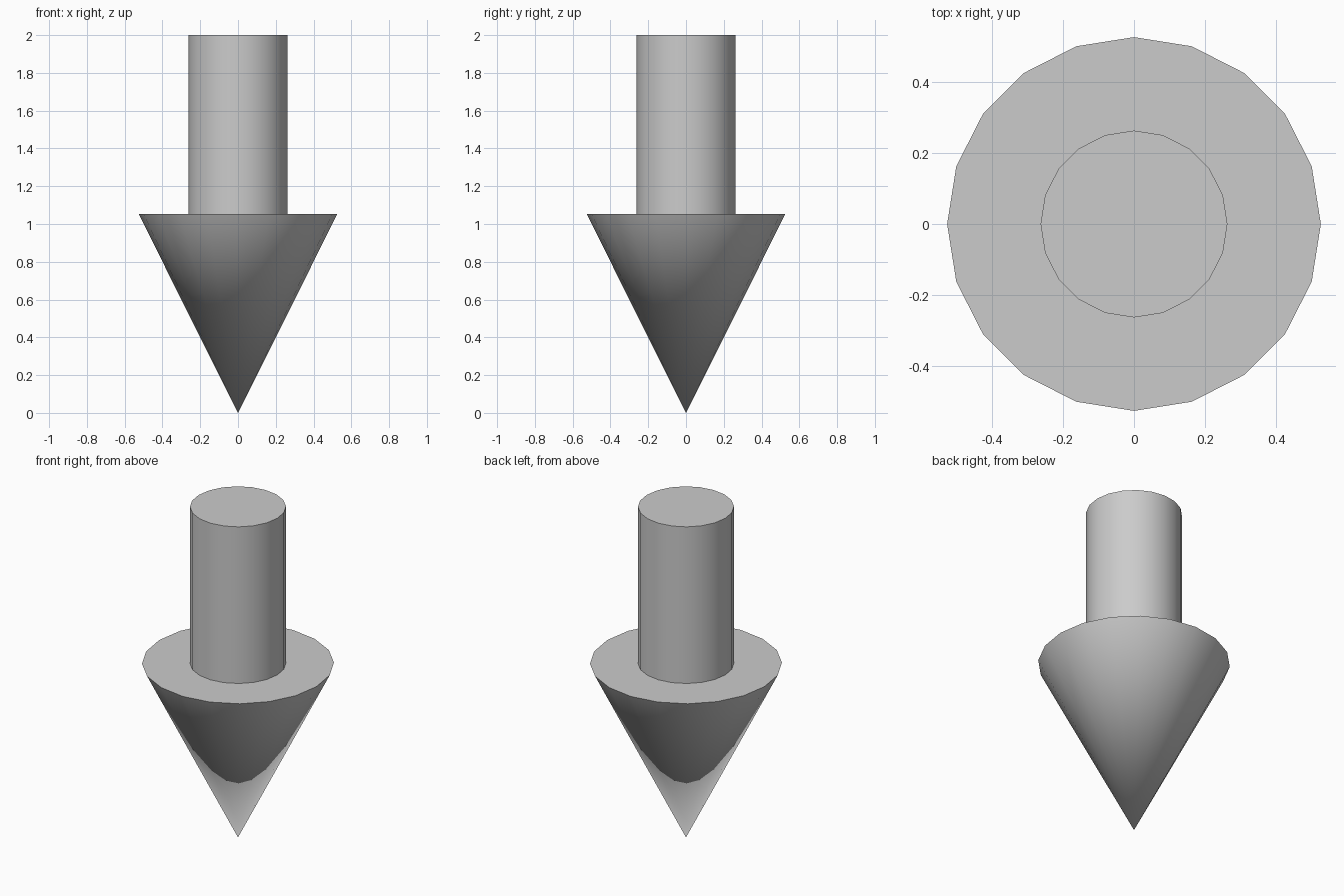
import bpy
from math import radians

if "Cube" in bpy.data.objects:
    bpy.data.objects.remove(bpy.data.objects["Cube"])

SIDES = 20
HEAD_TOP, HEIGHT = 1.053, 2.0
HEAD_R, SHAFT_R = 0.526, 0.263


def round_part(name, r_low, r_high, z_low, z_high):
    bpy.ops.mesh.primitive_cone_add(
        vertices=SIDES, radius1=r_low, radius2=r_high,
        depth=z_high - z_low, location=(0, 0, (z_low + z_high) / 2))
    obj = bpy.context.object
    obj.name = name
    bpy.ops.object.shade_smooth_by_angle(angle=radians(30))
    return obj


# Pointed head, tip on the ground
round_part("arrow_head", 0, HEAD_R, 0, HEAD_TOP)
# Straight shaft standing on the head's flat top
round_part("arrow_shaft", SHAFT_R, SHAFT_R, HEAD_TOP, HEIGHT)
